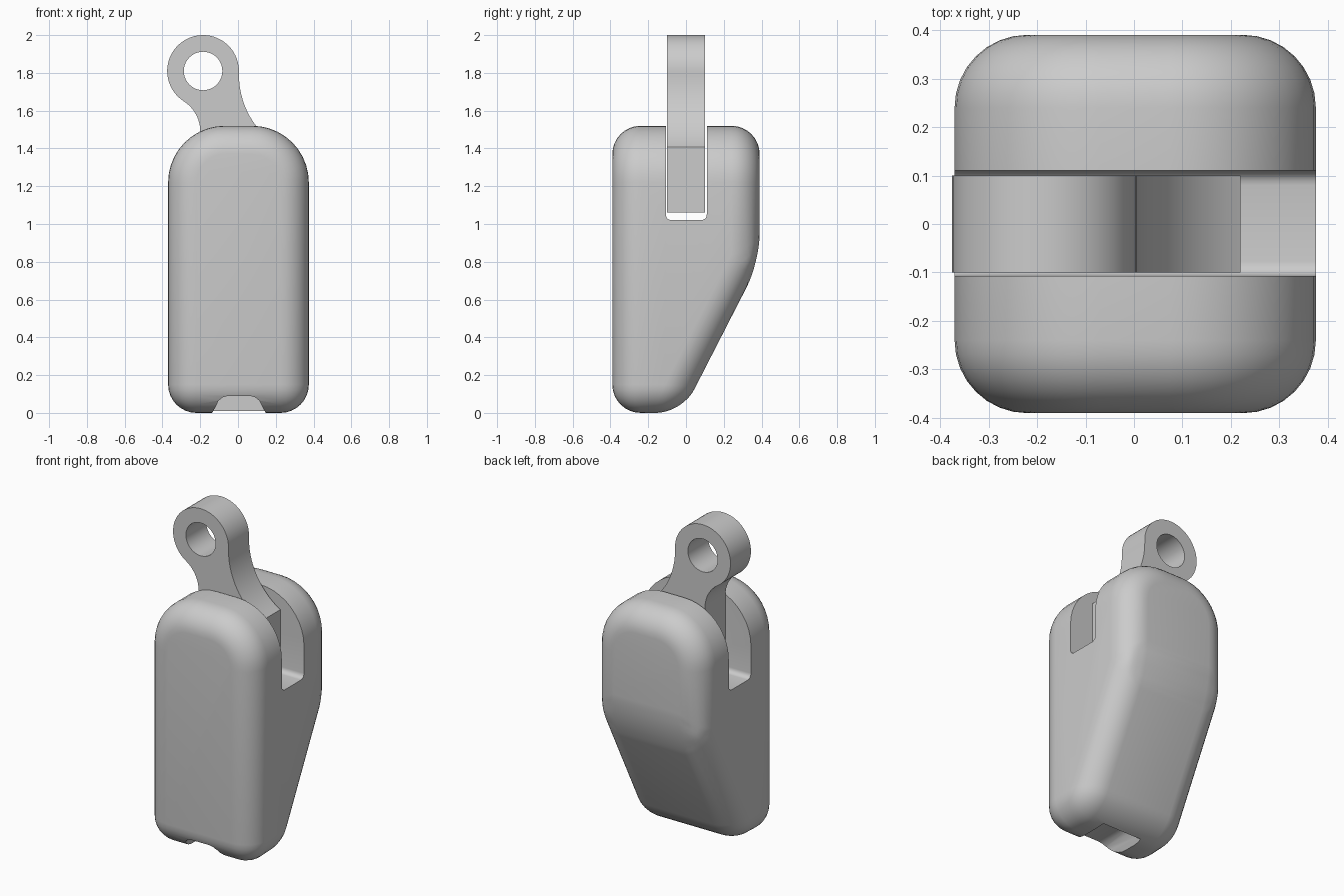
import bpy, bmesh
from math import cos, sin, pi, radians, atan2
from mathutils import Vector

cube = bpy.data.objects.get("Cube")
if cube:
    bpy.data.objects.remove(cube, do_unlink=True)

grey = bpy.data.materials.new("plain grey")
grey.use_nodes = True
colour = (0.6, 0.6, 0.6, 1)
grey.diffuse_color = colour
grey.node_tree.nodes["Principled BSDF"].inputs["Base Color"].default_value = colour


def arc(cx, cz, r, start, end, n):
    """Points on an arc, angles in radians."""
    steps = [start + (end - start) * i / n for i in range(n + 1)]
    return [(cx + r * cos(a), cz + r * sin(a)) for a in steps]


def prism(profile, axis, low, high):
    """Extrude a 2D profile (across, z) along the x or y axis."""
    bm = bmesh.new()
    place = (lambda u, z: (low, u, z)) if axis == "x" else (lambda u, z: (u, low, z))
    face = bm.faces.new([bm.verts.new(place(u, z)) for u, z in profile])
    new = bmesh.ops.extrude_face_region(bm, geom=[face])["geom"]
    step = Vector((high - low, 0, 0)) if axis == "x" else Vector((0, high - low, 0))
    bmesh.ops.translate(bm, vec=step, verts=[v for v in new if isinstance(v, bmesh.types.BMVert)])
    bmesh.ops.recalc_face_normals(bm, faces=bm.faces)
    return bm


def finish(bm, name):
    mesh = bpy.data.meshes.new(name)
    bm.to_mesh(mesh)
    bm.free()
    mesh.materials.append(grey)
    obj = bpy.data.objects.new(name, mesh)
    bpy.context.collection.objects.link(obj)
    return obj


def select(obj):
    bpy.ops.object.select_all(action="DESELECT")
    obj.select_set(True)
    bpy.context.view_layer.objects.active = obj


def cut(obj, cutter):
    """Subtract the cutter and throw it away."""
    select(obj)
    mod = obj.modifiers.new("cut", "BOOLEAN")
    mod.operation, mod.solver, mod.object = "DIFFERENCE", "EXACT", cutter
    bpy.ops.object.modifier_apply(modifier=mod.name)
    bpy.data.objects.remove(cutter, do_unlink=True)


def smooth(obj):
    select(obj)
    bpy.ops.object.shade_smooth_by_angle(angle=radians(30))


# Body: sloped-back block, wide rounding on the shoulders, then all edges filleted
side = [(-0.39, 0), (-0.02, 0), (0.39, 0.80), (0.39, 1.52), (-0.39, 1.52)]
bm = prism(side, "x", -0.37, 0.375)
shoulders = [e for e in bm.edges
             if all(v.co.z > 1.5 for v in e.verts)
             and abs(e.verts[0].co.x - e.verts[1].co.x) < 0.01]
bmesh.ops.bevel(bm, geom=shoulders, offset=0.30, offset_type="OFFSET",
                segments=10, profile=0.5, affect="EDGES")
bm.normal_update()
sharp = [e for e in bm.edges if e.calc_face_angle(0) > radians(18)]
bmesh.ops.bevel(bm, geom=sharp, offset=0.15, offset_type="OFFSET",
                segments=8, profile=0.5, affect="EDGES", clamp_overlap=False)
body = finish(bm, "body")

# Slot for the lever, with a small radius at its floor
slot = ([(0.11, 1.7), (-0.107, 1.7)]
        + arc(-0.077, 1.05, 0.03, pi, 1.5 * pi, 5)
        + arc(0.08, 1.05, 0.03, 1.5 * pi, 2 * pi, 5))
cut(body, finish(prism(slot, "x", -0.6, 0.6), "slot_cutter"))

# Thumb notch in the bottom front edge
half = [(0.17, -0.05), (0.142, 0), (0.125, 0.03), (0.108, 0.065), (0.085, 0.083), (0.06, 0.09)]
notch = [(0.005 + u, z) for u, z in half] + [(0.005 - u, z) for u, z in reversed(half)]
cut(body, finish(prism(notch, "y", -0.6, -0.1), "notch_cutter"))
smooth(body)

# Lever: ring blending through concave curves into a square foot
ring_x, ring_z, ring_r = -0.185, 1.81, 0.19
blend = atan2(-0.32, -0.205) + 2 * pi
outline = (arc(ring_x, ring_z, ring_r, 0, blend, 36)
           + arc(-0.39, 1.49, 0.19, blend - pi, 0, 12)[1:]
           + [(-0.2, 1.06), (0.22, 1.06)]
           + arc(0.455, 1.79, 0.45, pi + 1.02, pi, 14))
lever = finish(prism(outline, "y", -0.1, 0.1), "lever")
hole = arc(ring_x, ring_z, 0.102, 0, 2 * pi, 40)[:-1]
cut(lever, finish(prism(hole, "y", -0.3, 0.3), "hole_cutter"))
smooth(lever)
